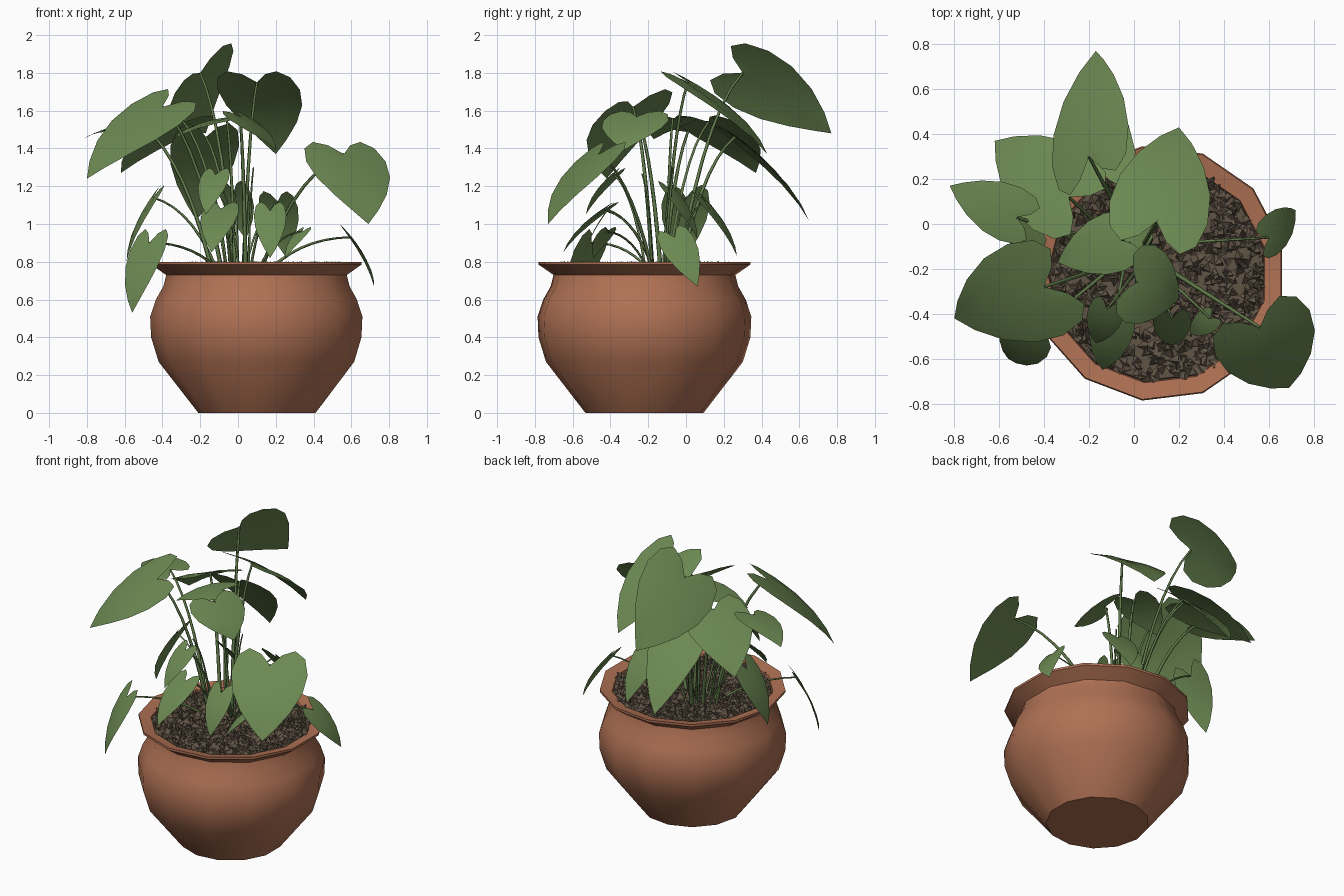
import bpy, bmesh, math, random
from mathutils import Vector as V, Quaternion

if "Cube" in bpy.data.objects:
    bpy.data.objects.remove(bpy.data.objects["Cube"])

random.seed(4)
POT = V((0.105, -0.22, 0))
SIDES = 13


def material(name, *rgb):
    m = bpy.data.materials.new(name)
    m.diffuse_color = (*rgb, 1)
    m.use_nodes = True
    m.node_tree.nodes["Principled BSDF"].inputs["Base Color"].default_value = m.diffuse_color
    return m


TERRACOTTA = material("terracotta", 0.43, 0.165, 0.088)
SOIL = material("bark soil", 0.118, 0.088, 0.06)
LEAF = material("leaf green", 0.15, 0.25, 0.085)
STEM = material("stem green", 0.12, 0.2, 0.07)


def finish(name, bm, mat, angle=None):
    mesh = bpy.data.meshes.new(name)
    bm.to_mesh(mesh)
    bm.free()
    mesh.materials.append(mat)
    ob = bpy.data.objects.new(name, mesh)
    bpy.context.collection.objects.link(ob)
    if angle is not None:
        bpy.ops.object.select_all(action='DESELECT')
        ob.select_set(True)
        bpy.context.view_layer.objects.active = ob
        bpy.ops.object.shade_smooth_by_angle(angle=math.radians(angle))


def polar(r, t, z):
    return V((r * math.cos(t), r * math.sin(t), z))


def lathe(name, profile, mat, angle):
    bm = bmesh.new()
    rings = [[bm.verts.new(POT + polar(r, math.tau * (i + 0.5) / SIDES, z))
              for i in range(SIDES)] for r, z in profile]
    for a, b in zip(rings, rings[1:]):
        for i in range(SIDES):
            j = (i + 1) % SIDES
            bm.faces.new((a[i], a[j], b[j], b[i]))
    bm.faces.new(rings[0][::-1])
    bm.faces.new(rings[-1])
    finish(name, bm, mat, angle)


# Pot: rounded body, pinched neck and flared rim
lathe("pot", [(0.315, 0), (0.525, 0.27), (0.565, 0.40), (0.57, 0.51), (0.54, 0.60),
              (0.50, 0.67), (0.485, 0.73), (0.565, 0.785), (0.565, 0.80),
              (0.49, 0.785), (0.48, 0.74)], TERRACOTTA, 40)

# Soil bed and bark chips
lathe("soil", [(0.49, 0.755), (0.48, 0.77)], SOIL, 20)
bm = bmesh.new()
for _ in range(900):
    c = POT + polar(0.475 * math.sqrt(random.random()), random.uniform(0, math.tau), 0.77)
    a, s = random.uniform(0, math.tau), random.uniform(0.025, 0.042)
    base = [bm.verts.new(c + polar(s, a + k * math.tau / 3, -0.006)) for k in range(3)]
    top = bm.verts.new(c + polar(0.02, random.uniform(0, math.tau), random.uniform(0.012, 0.034)))
    for k in range(3):
        bm.faces.new((base[k], base[(k + 1) % 3], top))
finish("bark_chips", bm, SOIL)

# Half outline of a heart leaf: (distance along, half width)
HEART = [(0, 0), (-0.15, 0.28), (-0.22, 0.6), (-0.12, 0.88), (0.1, 1),
         (0.36, 0.92), (0.62, 0.66), (0.84, 0.32), (1, 0)]


def leaf(name, base, tip, roll, wide):
    along = tip - base
    ln = along.length
    w = ln * wide
    side = along.cross(V((0, 0, 1))).normalized() * w
    side.rotate(Quaternion(along.normalized(), -math.radians(roll)))
    normal = side.cross(along).normalized()
    bm = bmesh.new()

    def point(u, v):
        lift = 0.22 * ln * u * (1 - u) - 0.16 * w * v * v + 0.10 * w * abs(v)
        return bm.verts.new(base + along * u + side * v + normal * lift)

    for s in (1, -1):
        rows = []
        for i, (u, v) in enumerate(HEART):
            m = (i / (len(HEART) - 1)) ** 1.4      # matching place on the midrib
            rows.append([point(m + (u - m) * f, s * v * f) for f in (0, 0.5, 1)])
        for a, b in zip(rows, rows[1:]):
            for k in range(2):
                f = (a[k], a[k + 1], b[k + 1], b[k])
                bm.faces.new(f if s < 0 else f[::-1])
    bmesh.ops.remove_doubles(bm, verts=bm.verts, dist=0.0005)
    bm.normal_update()
    if sum((f.normal for f in bm.faces), V((0, 0, 0))).dot(normal) < 0:
        bmesh.ops.reverse_faces(bm, faces=bm.faces)
    finish(name, bm, LEAF, 60)


def stem(name, end, radius):
    root = V((0.25 * end.x + random.uniform(-.02, .04),
              -0.13 + 0.22 * (end.y + 0.13) + random.uniform(-.03, .03), 0.76))
    d = end - root
    mid = root + V((d.x * 0.4, d.y * 0.4, d.z * 0.75 + 0.04))
    cu = bpy.data.curves.new(name, 'CURVE')
    cu.dimensions = '3D'
    cu.bevel_depth = radius
    cu.bevel_resolution = 0
    sp = cu.splines.new('POLY')
    sp.points.add(7)
    for i, p in enumerate(sp.points):
        t = i / 7
        p.co = (*(root * (1 - t) ** 2 + mid * 2 * t * (1 - t) + end * t * t), 1)
        p.radius = 1.2 - 0.5 * t
    cu.materials.append(STEM)
    bpy.context.collection.objects.link(bpy.data.objects.new(name, cu))


def stalk(name, base, tip, roll=0, wide=0.31):
    base, tip = V(base), V(tip)
    leaf(name + "_leaf", base, tip, roll, wide)
    stem(name + "_stem", base, 0.01 if base.z > 1.3 else 0.007)


# Tall leaves: stalk joint, tip, sideways roll, width ratio
stalk("top_back", (-.2, .3, 1.8), (-.17, .77, 1.48), 48, .43)
stalk("upper_right", (.1, .01, 1.75), (.2, .43, 1.37), 0, .39)
stalk("lower_back", (-.17, .26, 1.46), (-.22, .65, 1.02))
stalk("back_left", (-.29, .12, 1.54), (-.62, .37, 1.27), 0, .43)
stalk("far_left", (-.52, .03, 1.53), (-.82, .17, 1.45), 10, .38)
stalk("big_left", (-.4, -.28, 1.62), (-.8, -.42, 1.24), 18, .43)
stalk("big_right", (.56, -.46, 1.37), (.69, -.73, 1), 0, .49)
stalk("centre_top", (.01, -.26, 1.57), (.2, -.33, 1.39), 0, .68)
stalk("centre_left", (-.06, -.07, 1.56), (-.34, -.17, 1.45), 0, .43)

# Low and hanging leaves
stalk("hanging_left", (-.47, -.5, .9), (-.56, -.6, .53))
stalk("left_side", (-.45, 0, 1.14), (-.59, -.02, .8), 0, .35)
stalk("hanging_right", (.6, -.06, .93), (.72, .06, .67), -33)
stalk("front_low", (-.09, -.43, 1.08), (-.14, -.65, .85))
stalk("front_middle", (-.12, -.38, 1.26), (-.17, -.53, 1.05))
stalk("back_low", (.21, .1, 1.12), (.25, .27, .83))
stalk("front_small", (.17, -.42, 1.07), (.17, -.54, .82))
stalk("front_side", (.34, -.42, .96), (.25, -.49, .82))
stalk("inner", (-.02, -.08, 1.18), (.04, .06, .92))

# Bare young shoots in the middle
for i in range(3):
    stem("shoot_%d" % i, V((random.uniform(-.2, .1), random.uniform(-.25, .1),
                            random.uniform(1.1, 1.3))), 0.006)
